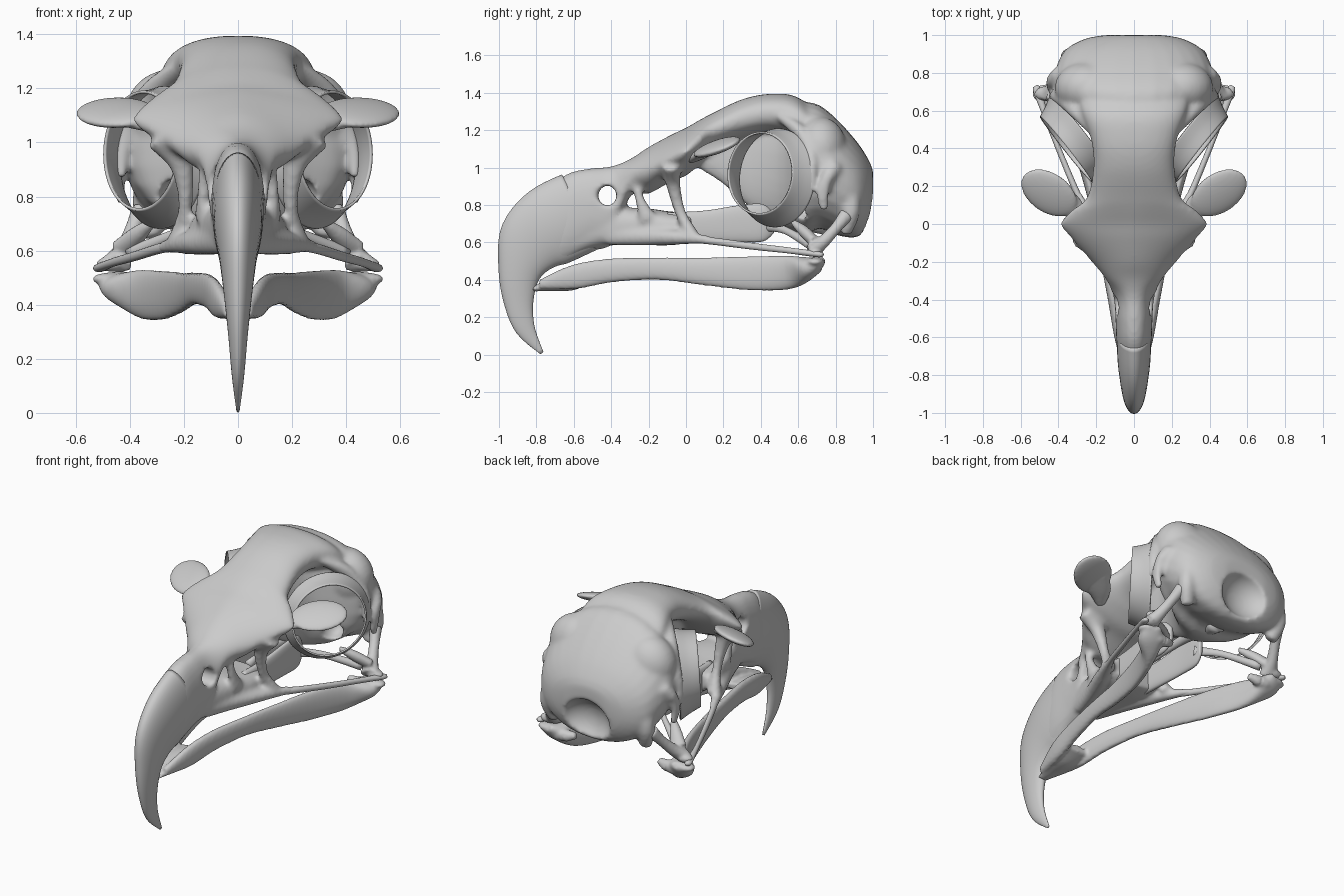
import bpy, bmesh, math
from mathutils import Vector, Matrix, Euler


def spline(pts, steps=5):
    # Catmull-Rom through the section list
    out = []
    for i in range(len(pts) - 1):
        p = [pts[max(i - 1, 0)], pts[i], pts[i + 1], pts[min(i + 2, len(pts) - 1)]]
        for k in range(steps):
            t = k / steps
            out.append([0.5 * (2 * b + (c - a) * t + (2 * a - 5 * b + 4 * c - d) * t * t
                        + (3 * b - a - 3 * c + d) * t ** 3) for a, b, c, d in zip(*p)])
    return out + [list(pts[-1])]


def loft(bm, pts, axis=None, n=28, power=2.0, cap=True, sides=(1,)):
    # sections are (x, y, z, half width, half height[, roundness power])
    for s in sides:
        path = spline([(p[0] * s,) + tuple(p[1:]) for p in pts])
        rings = []
        for i, p in enumerate(path):
            if axis:
                t = Vector((axis[0] * s, axis[1], axis[2])).normalized()
            else:
                t = (Vector(path[min(i + 1, len(path) - 1)][:3]) - Vector(path[max(i - 1, 0)][:3])).normalized()
            side = Vector((1, 0, 0))
            side = (side - t * side.dot(t)).normalized()
            up = side.cross(t)
            e = 2 / (p[5] if len(p) > 5 else power)
            ring = []
            for k in range(n):
                c, q = math.cos(2 * math.pi * k / n), math.sin(2 * math.pi * k / n)
                u = math.copysign(abs(c) ** e, c) * max(p[3], 0.003)
                v = math.copysign(abs(q) ** e, q) * max(p[4], 0.003)
                ring.append(bm.verts.new(Vector(p[:3]) + side * u + up * v))
            rings.append(ring)
        for a, b in zip(rings, rings[1:]):
            for k in range(n):
                bm.faces.new((a[k], a[(k + 1) % n], b[(k + 1) % n], b[k]))
        if cap:
            bm.faces.new(rings[0])
            bm.faces.new(rings[-1])


def blob(bm, pos, rad, rot=(0, 0, 0), sides=(1,)):
    for s in sides:
        e = Euler((math.radians(rot[0]), math.radians(rot[1] * s), math.radians(rot[2] * s)))
        m = Matrix.Translation((pos[0] * s, pos[1], pos[2])) @ e.to_matrix().to_4x4() @ Matrix.Diagonal((*rad, 1))
        bmesh.ops.create_uvsphere(bm, u_segments=32, v_segments=20, radius=1, matrix=m)


def finish(bm, name):
    bmesh.ops.recalc_face_normals(bm, faces=bm.faces)
    me = bpy.data.meshes.new(name)
    bm.to_mesh(me)
    bm.free()
    for f in me.polygons:
        f.use_smooth = True
    ob = bpy.data.objects.new(name, me)
    bpy.context.collection.objects.link(ob)
    return ob


def remesh(ob, size):
    m = ob.modifiers.new("Fuse", 'REMESH')
    m.mode = 'VOXEL'
    m.voxel_size = size
    m.use_smooth_shade = True


def soften(ob, count):
    m = ob.modifiers.new("Soften", 'SMOOTH')
    m.factor = 0.5
    m.iterations = count


LR = (1, -1)
Y = (0, 1, 0)

# skull: face and roof
bm = bmesh.new()
loft(bm, [(0, -.74, .68, .075, .215, 2.1), (0, -.63, .735, .092, .234, 2.2), (0, -.52, .775, .097, .22, 2.2),
          (0, -.4, .80, .106, .207, 2.1), (0, -.3, .945, .145, .1, 1.9), (0, -.2, .985, .225, .125, 1.7),
          (0, -.08, 1.05, .33, .125, 1.6), (0, 0, 1.085, .39, .128, 1.55), (0, .07, 1.135, .335, .118, 1.7),
          (0, .14, 1.19, .25, .10, 2), (0, .3, 1.26, .215, .105, 2.2), (0, .45, 1.29, .228, .104, 2.3),
          (0, .6, 1.26, .28, .115, 2.2), (0, .74, 1.15, .3, .1, 2)], axis=Y, n=40)
# skull: braincase running forward into the septum
loft(bm, [(0, .06, 1.07, .03, .07), (0, .2, 1.05, .045, .14), (0, .35, 1.03, .06, .25),
          (0, .5, 1.0, .14, .31), (0, .57, 1.0, .24, .34), (0, .64, 1.0, .375, .35),
          (0, .72, 1.0, .425, .33), (0, .82, .94, .415, .305), (0, .92, .88, .365, .25),
          (0, .98, .87, .26, .165), (0, 1.0, .89, .15, .09)], axis=Y, power=2.2)
blob(bm, (.25, .72, 1.10), (.17, .14, .17), sides=LR)
# skull: palate and roots of the cheek bars
loft(bm, [(0, -.62, .62, .075, .1), (0, -.45, .675, .09, .095), (0, -.25, .685, .135, .1),
          (0, -.08, .675, .18, .09), (0, .03, .68, .16, .08)], axis=Y, power=2.5)
loft(bm, [(.06, -.42, .635, .03, .05), (.11, -.25, .63, .04, .047), (.17, -.1, .628, .045, .043),
          (.245, .05, .62, .03, .03), (.3, .17, .605, .018, .02)], sides=LR)
# skull: nasal and tear bone struts
loft(bm, [(.11, -.26, .95, .03, .04), (.125, -.25, .84, .025, .025), (.13, -.2, .72, .03, .05)], sides=LR)
loft(bm, [(.27, -.08, 1.03, .08, .06), (.21, -.07, .92, .045, .04), (.195, -.03, .76, .027, .03),
          (.22, .04, .63, .045, .035)], sides=LR)
# skull: processes behind the eye
loft(bm, [(.22, .5, 1.275, .03, .025), (.31, .61, 1.19, .05, .04), (.395, .67, 1.06, .04, .035),
          (.43, .67, .95, .025, .028), (.43, .66, .87, .018, .025)], sides=LR)
loft(bm, [(.39, .79, 1.0, .05, .05), (.435, .76, .95, .03, .035), (.44, .73, .86, .022, .035),
          (.43, .74, .77, .018, .02)], sides=LR)
loft(bm, [(.32, .87, .88, .06, .06), (.34, .88, .76, .05, .05), (.31, .85, .65, .04, .035)], sides=LR)
skull = finish(bm, "skull")

# cutters: nostrils, side hollows, rear opening
bm = bmesh.new()
blob(bm, (0, -.42, .85), (.6, .05, .055))
blob(bm, (.165, -.445, .865), (.085, .09, .07), sides=LR)
blob(bm, (.48, .80, .86), (.06, .045, .11), sides=LR)
blob(bm, (.23, .62, .80), (.06, .09, .07), sides=LR)
blob(bm, (0, 1.03, .76), (.17, .13, .15))
cutter = finish(bm, "hollow_cutter")
remesh(cutter, .015)
cutter.hide_render = True
cutter.display_type = 'WIRE'

remesh(skull, .012)
b = skull.modifiers.new("Hollows", 'BOOLEAN')
b.operation = 'DIFFERENCE'
b.solver = 'EXACT'
b.object = cutter
remesh(skull, .012)
soften(skull, 7)

# hooked beak
bm = bmesh.new()
loft(bm, [(0, -.57, .762, .093, .222), (0, -.715, .69, .087, .22), (0, -.825, .59, .071, .19),
          (0, -.888, .445, .053, .118), (0, -.895, .285, .036, .08), (0, -.86, .14, .023, .053),
          (0, -.77, .008, .006, .01)], n=40)
finish(bm, "beak")

# brow plates
bm = bmesh.new()
blob(bm, (.45, .165, 1.11), (.165, .115, .03), (24, -6, 35), LR)
loft(bm, [(.27, .02, 1.05, .03, .03), (.33, .09, 1.075, .065, .028), (.42, .15, 1.1, .08, .022)], sides=LR)
plates = finish(bm, "brow_plates")
remesh(plates, .009)
soften(plates, 4)

# eye rings
bm = bmesh.new()
loft(bm, [(.36, .395, .97, .222, .222), (.32, .44, .957, .238, .24), (.28, .485, .945, .262, .265)],
     axis=(.78, -.62, .05), n=64, cap=False, sides=LR)
rings = finish(bm, "eye_rings")
sol = rings.modifiers.new("Thickness", 'SOLIDIFY')
sol.thickness = .01

# cheek bars
bm = bmesh.new()
loft(bm, [(.24, .04, .618, .018, .02), (.3, .16, .605, .017, .019),
          (.38, .35, .58, .015, .018), (.46, .55, .557, .014, .016), (.51, .70, .537, .022, .016),
          (.525, .73, .535, .012, .01)], sides=LR, n=16)
finish(bm, "cheek_bars")

# palate blades and rods to the jaw hinge
bm = bmesh.new()
loft(bm, [(.1, -.1, .68, .03, .08), (.11, .1, .685, .025, .085), (.12, .28, .70, .022, .098),
          (.12, .41, .705, .022, .1), (.11, .47, .70, .012, .05)], axis=Y, sides=LR, power=2.5)
loft(bm, [(.1, .42, .69, .02, .03), (.22, .53, .665, .016, .02), (.4, .66, .59, .025, .025)], sides=LR)
loft(bm, [(0, .75, .69, .06, .05), (0, .45, .72, .025, .03), (0, .1, .71, .02, .025)])
finish(bm, "palate_blades")

# hinge bones
bm = bmesh.new()
loft(bm, [(.36, .86, .75, .035, .04), (.39, .80, .675, .03, .03), (.425, .73, .6, .035, .035),
          (.45, .67, .55, .06, .04)], sides=LR)
loft(bm, [(.43, .69, .6, .05, .03), (.37, .63, .66, .035, .03), (.31, .57, .71, .014, .016)], sides=LR)
blob(bm, (.47, .69, .55), (.055, .04, .028), sides=LR)
hinge = finish(bm, "hinge_bones")
remesh(hinge, .01)
soften(hinge, 3)

# lower jaw
bm = bmesh.new()
loft(bm, [(0, -.82, .35, .03, .012), (0, -.72, .375, .06, .035), (0, -.6, .39, .09, .045),
          (0, -.5, .41, .105, .02)], axis=Y)
loft(bm, [(.035, -.78, .375, .02, .025), (.075, -.6, .415, .028, .065), (.11, -.4, .45, .028, .064),
          (.16, -.15, .46, .026, .06), (.21, .1, .445, .026, .075), (.28, .35, .435, .028, .092),
          (.36, .55, .44, .038, .09), (.43, .66, .465, .075, .057), (.47, .72, .50, .055, .025)],
     sides=LR, power=2.2)
loft(bm, [(.44, .67, .47, .05, .04), (.37, .69, .465, .04, .035), (.29, .68, .48, .02, .02)], sides=LR)
blob(bm, (.46, .69, .495), (.08, .05, .025), sides=LR)
jaw = finish(bm, "lower_jaw")
remesh(jaw, .01)
soften(jaw, 3)

# keep the ring rims crisp
for o in bpy.context.selected_objects:
    o.select_set(False)
rings.select_set(True)
bpy.context.view_layer.objects.active = rings
bpy.ops.object.shade_smooth_by_angle(angle=math.radians(35))
